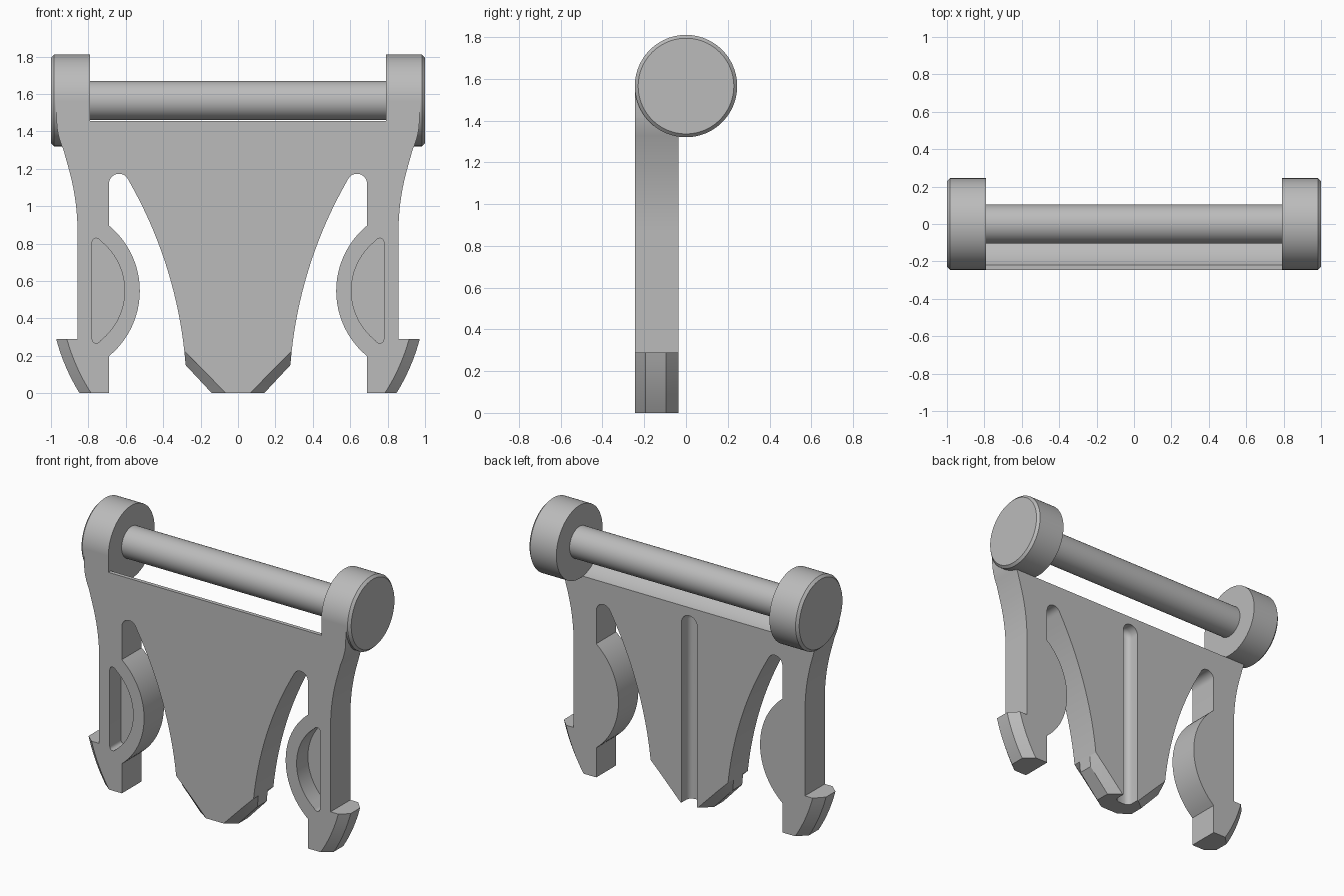
import bpy, bmesh, math
from mathutils import Vector

cube = bpy.data.objects.get("Cube")
if cube:
    bpy.data.objects.remove(cube, do_unlink=True)

FRONT, BACK = -0.245, -0.035
AXIS_Z, CAP_R, CAP_IN = 1.565, 0.245, 0.79

grey = bpy.data.materials.new("grey plastic")
grey.use_nodes = True
colour = (0.5, 0.5, 0.5, 1)
grey.diffuse_color = colour
grey.node_tree.nodes["Principled BSDF"].inputs["Base Color"].default_value = colour


def arc(a, b, c, n):
    """Points on the circle from a through b to c."""
    a, b, c = Vector(a), Vector(b), Vector(c)
    d = 2 * (a.x * (b.y - c.y) + b.x * (c.y - a.y) + c.x * (a.y - b.y))
    aa, bb, cc = a.length_squared, b.length_squared, c.length_squared
    o = Vector(((aa * (b.y - c.y) + bb * (c.y - a.y) + cc * (a.y - b.y)) / d,
                (aa * (c.x - b.x) + bb * (a.x - c.x) + cc * (b.x - a.x)) / d))
    t = [math.atan2(p.y - o.y, p.x - o.x) for p in (a, b, c)]
    turn = 2 * math.pi
    sweep, mid = (t[2] - t[0]) % turn, (t[1] - t[0]) % turn
    if mid > sweep:
        sweep -= turn
    r = (a - o).length
    return [(o.x + r * math.cos(t[0] + sweep * i / n),
             o.y + r * math.sin(t[0] + sweep * i / n)) for i in range(n + 1)]


def loft(name, layers):
    """Solid from (y, outline) layers whose outlines have equal point counts."""
    bm = bmesh.new()
    rings = [[bm.verts.new((x, y, z)) for x, z in pts] for y, pts in layers]
    n = len(rings[0])
    for lo, hi in zip(rings, rings[1:]):
        for i in range(n):
            j = (i + 1) % n
            bm.faces.new((lo[i], lo[j], hi[j], hi[i]))
    bm.faces.new(rings[0])
    bm.faces.new(rings[-1])
    bmesh.ops.recalc_face_normals(bm, faces=bm.faces)
    mesh = bpy.data.meshes.new(name)
    bm.to_mesh(mesh)
    bm.free()
    mesh.materials.append(grey)
    obj = bpy.data.objects.new(name, mesh)
    bpy.context.collection.objects.link(obj)
    return obj


def cylinder(name, radius, x0, x1, verts=96):
    bpy.ops.mesh.primitive_cylinder_add(
        vertices=verts, radius=radius, depth=x1 - x0,
        location=((x0 + x1) / 2, 0, AXIS_Z), rotation=(0, math.pi / 2, 0))
    obj = bpy.context.object
    obj.name = name
    obj.data.materials.append(grey)
    return obj


def activate(obj):
    bpy.ops.object.select_all(action='DESELECT')
    obj.select_set(True)
    bpy.context.view_layer.objects.active = obj


def cut(obj, cutter):
    mod = obj.modifiers.new("cut", 'BOOLEAN')
    mod.operation = 'DIFFERENCE'
    mod.solver = 'EXACT'
    mod.object = cutter
    activate(obj)
    bpy.ops.object.modifier_apply(modifier=mod.name)
    bpy.data.objects.remove(cutter, do_unlink=True)


def smooth(obj):
    activate(obj)
    bpy.ops.object.shade_smooth_by_angle(angle=math.radians(30))


# Left half of the buckle outline, from the top edge round to the tongue tip
shoulder = [(CAP_IN, 1.455), (CAP_IN, AXIS_Z), (0.972, AXIS_Z), (0.972, 1.5)]
shoulder += arc((0.968, 1.42), (0.955, 1.36), (0.933, 1.3), 4)
shoulder += arc((0.912, 1.225), (0.874, 1.06), (0.858, 0.87), 8)
shoulder += [(0.858, 0.29)]
barb = arc((0.972, 0.29), (0.922, 0.144), (0.847, 0), 8)
barb_inset = arc((0.915, 0.29), (0.863, 0.144), (0.785, 0), 8)
inner = [(0.69, 0)]
inner += arc((0.69, 0.198), (0.525, 0.547), (0.69, 0.896), 24)
inner += arc((0.69, 1.12), (0.64, 1.173), (0.586, 1.14), 12)
inner += arc((0.575, 1.12), (0.377, 0.66), (0.287, 0.225), 20)
tip = [(0.28, 0.15), (0.14, 0)]
tip_inset = [(0.211, 0.15), (0.065, 0)]


def mirrored(half):
    return half + [(-x, z) for x, z in reversed(half)]


full = mirrored(shoulder + barb + inner + tip)
inset = mirrored(shoulder + barb_inset + inner + tip_inset)
body = loft("buckle_body", [(FRONT, inset), (FRONT + 0.05, full),
                            (BACK - 0.06, full), (BACK, inset)])

# Rounded hollow under the webbing bar
cut(body, cylinder("bar_hollow_cutter", CAP_R, -CAP_IN, CAP_IN))

# Pockets in the front of both side arms
pocket = arc((0.735, 0.282), (0.606, 0.548), (0.735, 0.814), 18)
pocket += arc((0.742, 0.822), (0.765, 0.828), (0.78, 0.805), 5)
pocket += arc((0.78, 0.291), (0.765, 0.268), (0.742, 0.274), 5)
for side in (-1, 1):
    pts = [(side * x, z) for x, z in pocket]
    cut(body, loft("pocket_cutter", [(FRONT - 0.1, pts), (FRONT + 0.12, pts)]))


# Round-ended groove down the back, with a softened floor
def slot(half):
    top = 1.21
    return [(-half, -0.1)] + arc((-half, top), (0, top + half), (half, top), 16) + [(half, -0.1)]


floor = BACK - 0.09
groove = [(BACK + 0.1, slot(0.058)), (floor + 0.035, slot(0.058)),
          (floor + 0.018, slot(0.053)), (floor + 0.005, slot(0.04)), (floor, slot(0.022))]
cut(body, loft("groove_cutter", groove))
smooth(body)

# Webbing bar and its end caps
smooth(cylinder("webbing_bar", 0.105, -CAP_IN - 0.02, CAP_IN + 0.02, 64))
for name, side in (("left_end_cap", 1), ("right_end_cap", -1)):
    x0, x1 = sorted((side * CAP_IN, side * 1.0))
    cap = cylinder(name, CAP_R, x0, x1)
    bm = bmesh.new()
    bm.from_mesh(cap.data)
    rim = [e for e in bm.edges if all(v.co.z * side > 0 for v in e.verts)]
    bmesh.ops.bevel(bm, geom=rim, offset=0.016, segments=1, affect='EDGES')
    bm.to_mesh(cap.data)
    bm.free()
    smooth(cap)
